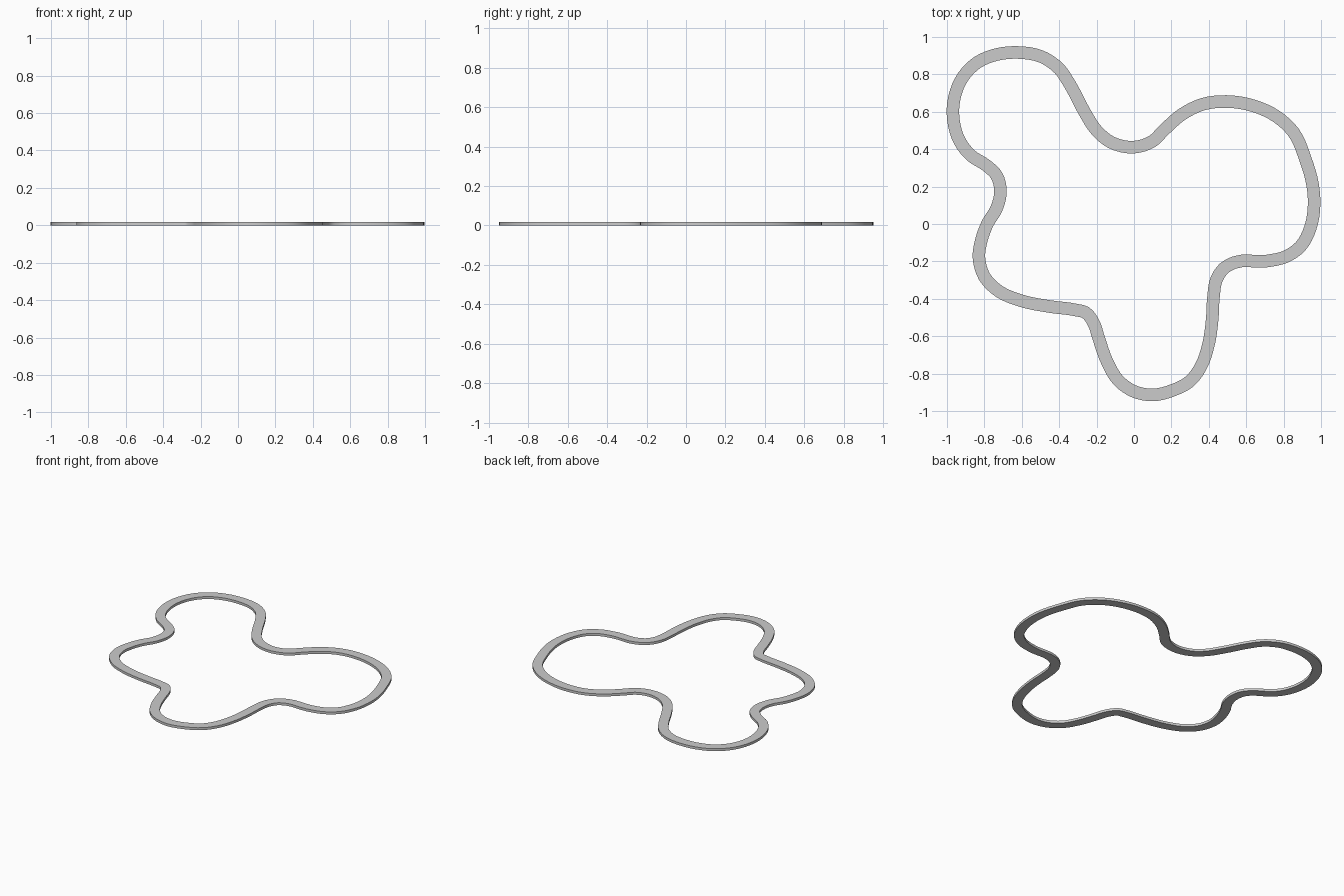
import bpy, bmesh
from mathutils import Vector

if "Cube" in bpy.data.objects:
    bpy.data.objects.remove(bpy.data.objects["Cube"])

HALF_W, HEIGHT, STEPS = 0.0335, 0.018, 4

# Centre line of the closed track, clockwise from the top left lobe
PATH = [
    (-.62, .917), (-.495, .895), (-.40, .83), (-.345, .75), (-.265, .60),
    (-.20, .50), (-.125, .438), (0, .411), (.095, .44), (.163, .505),
    (.255, .585), (.367, .64), (.495, .655), (.635, .633), (.762, .575),
    (.853, .49), (.917, .345), (.955, .21), (.963, .105), (.943, -.02),
    (.89, -.12), (.81, -.175), (.71, -.198), (.537, -.206), (.48, -.238),
    (.44, -.30), (.425, -.39), (.418, -.51), (.398, -.645), (.355, -.767),
    (.297, -.842), (.21, -.888), (.095, -.914), (0, -.895), (-.083, -.837),
    (-.142, -.74), (-.19, -.607), (-.217, -.527), (-.26, -.473), (-.31, -.460),
    (-.452, -.441), (-.607, -.409), (-.72, -.361), (-.80, -.281), (-.829, -.179),
    (-.815, -.083), (-.783, .003), (-.735, .083), (-.714, .179), (-.735, .26),
    (-.789, .313), (-.869, .364), (-.928, .436), (-.966, .56), (-.96, .677),
    (-.912, .79), (-.837, .864), (-.735, .906)]


def smooth_loop(points, steps):
    """Closed spline through the points, with tangents scaled to segment length."""
    p = [Vector(q) for q in points]
    n = len(p)

    def tangent(i):
        a, b, c = p[i - 1], p[i], p[(i + 1) % n]
        d0, d1 = (b - a).length, (c - b).length
        return ((b - a) / d0 * d1 + (c - b) / d1 * d0) / (d0 + d1)

    out = []
    for i in range(n):
        a, b = p[i], p[(i + 1) % n]
        length = (b - a).length
        ta, tb = tangent(i) * length, tangent((i + 1) % n) * length
        for k in range(steps):
            t = k / steps
            out.append(a * (2*t**3 - 3*t**2 + 1) + ta * (t**3 - 2*t**2 + t)
                       + b * (3*t**2 - 2*t**3) + tb * (t**3 - t**2))
    return out


# Flat band: sweep a rectangular section along the centre line
line = smooth_loop(PATH, STEPS)
n = len(line)
bm = bmesh.new()
rings = []
for i, c in enumerate(line):
    t = (line[(i + 1) % n] - line[i - 1]).normalized()
    side = Vector((-t.y, t.x)) * HALF_W
    rings.append([bm.verts.new((*(c + side * s), z))
                  for s, z in ((1, 0), (-1, 0), (-1, HEIGHT), (1, HEIGHT))])
for i in range(n):
    a, b = rings[i], rings[(i + 1) % n]
    for k in range(4):
        m = (k + 1) % 4
        bm.faces.new((a[k], a[m], b[m], b[k]))
bmesh.ops.recalc_face_normals(bm, faces=bm.faces)

mesh = bpy.data.meshes.new("track_loop")
bm.to_mesh(mesh)
bm.free()
track = bpy.data.objects.new("track_loop", mesh)
bpy.context.collection.objects.link(track)
bpy.context.view_layer.objects.active = track
track.select_set(True)
bpy.ops.object.shade_smooth_by_angle()
